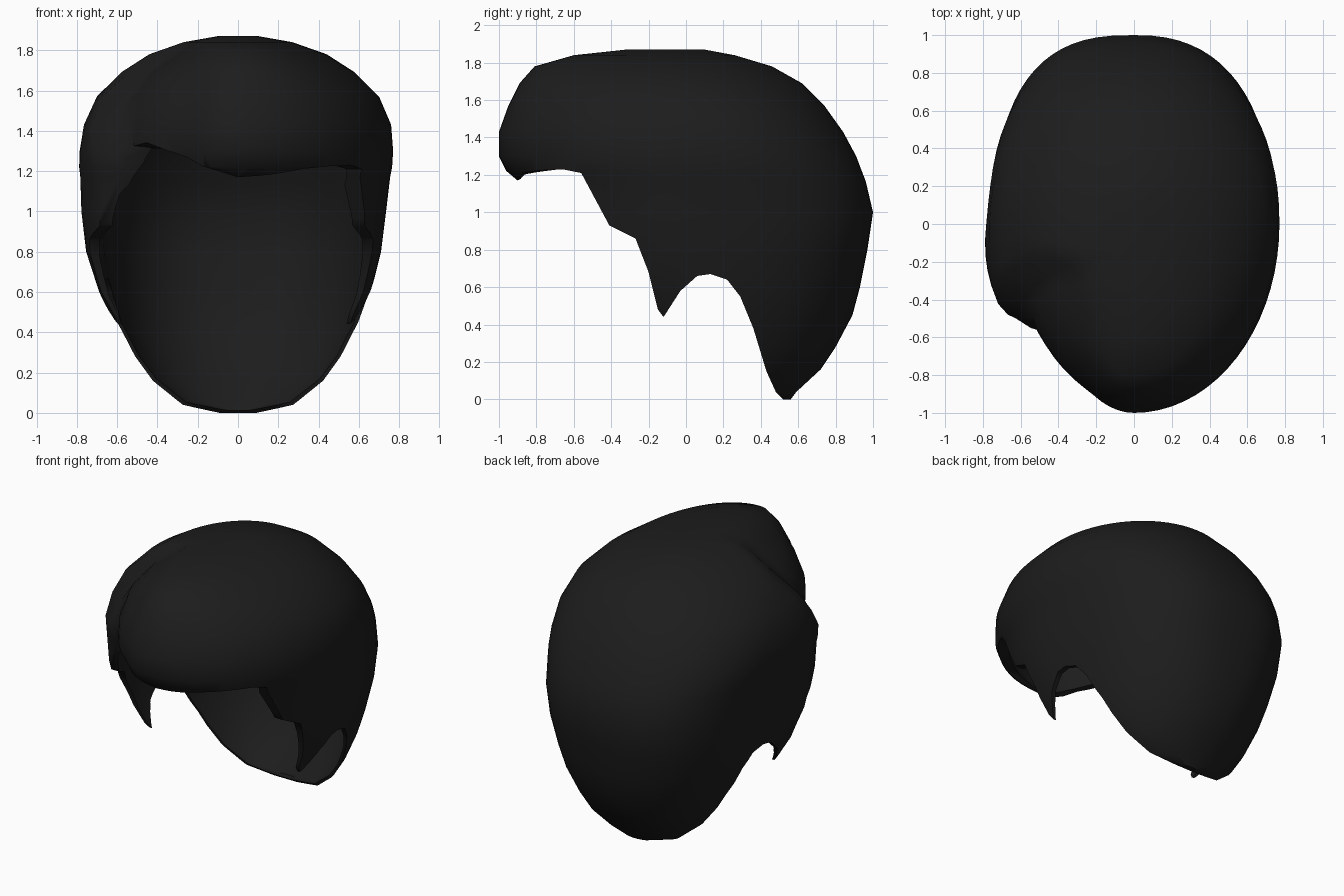
import bpy, bmesh, math

old = bpy.data.objects.get("Cube")
if old:
    bpy.data.objects.remove(old, do_unlink=True)

SEGMENTS = 72

# Horizontal sections: height, centre y, reach to front, reach to back, half width
SECTIONS = [
    (0, .53, .06, .03, .09), (.04, .45, .3, .14, .28), (.16, .36, .5, .36, .43),
    (.28, .28, .65, .52, .52), (.45, .15, .72, .74, .61), (.6, .08, .77, .85, .66),
    (.8, .03, .8, .94, .71), (1, 0, .86, 1, .735), (1.17, 0, .9, .96, .755),
    (1.22, 0, .96, .94, .765), (1.3, 0, 1, .91, .77), (1.43, 0, 1, .84, .76),
    (1.57, -.02, .93, .76, .7), (1.69, -.05, .84, .67, .58),
    (1.78, -.08, .73, .54, .44), (1.84, -.12, .48, .38, .27), (1.87, -.12, .2, .22, .1),
]

# Hem line seen from the side: y, z, running from the fringe to the nape
FRINGE = [(-1.3, 1.17), (-.9, 1.17), (-.86, 1.19), (-.66, 1.2), (-.56, 1.18)]
HEM = [(-.41, .93), (-.27, .86), (-.2, .68), (-.15, .48), (-.12, .44), (-.03, .58),
       (.06, .66), (.13, .67), (.22, .64), (.29, .55), (.36, .38), (.43, .15),
       (.48, .04), (.53, -.01), (.53, -.3), (-1.3, -.3)]


def bump(value, centre, reach):
    """Soft hill: one at the centre, zero beyond the reach."""
    t = min(1, abs(value - centre) / reach)
    return (1 - t * t) ** 2


def ramp(value, start, end):
    """Rise from zero at the start to one at the end."""
    return min(1, max(0, (value - start) / (end - start)))


def style_sides(x, y, z):
    """Tuck the swept fringe inside a fuller side lock along the parting."""
    if x >= 0:
        return x
    # The parting runs further back towards the crown
    parting = .47 - .3 * ramp(z, 1.3, 1.7)
    edge = ramp(-y, parting, parting + .07)
    tuck = .12 * edge * ramp(z, 1.87, 1.78) * min(1, -x / .35)
    lock = .07 * bump(y, -.28, .5) * bump(z, .8, .8) * min(1, -x / .5)
    return x + tuck - lock * (1 - edge)


def skin(name, rings):
    """Join rings of points into a closed solid."""
    bm = bmesh.new()
    loops = [[bm.verts.new(p) for p in ring] for ring in rings]
    for low, high in zip(loops, loops[1:]):
        for i in range(len(low)):
            j = (i + 1) % len(low)
            bm.faces.new((low[i], low[j], high[j], high[i]))
    bm.faces.new(loops[0][::-1])
    bm.faces.new(loops[-1])
    bmesh.ops.triangulate(bm, faces=[f for f in bm.faces])
    bmesh.ops.recalc_face_normals(bm, faces=bm.faces)
    mesh = bpy.data.meshes.new(name)
    bm.to_mesh(mesh)
    bm.free()
    obj = bpy.data.objects.new(name, mesh)
    bpy.context.collection.objects.link(obj)
    return obj


def head_form(name, inner=False):
    """Rounded head volume, optionally shrunk to make the hollow."""
    rings = []
    for z, centre, front, back, width in SECTIONS:
        fullness = bump(z, .9, .8)
        wall = 0
        if inner:
            # Thin at the nape and sideburn tips, thicker above
            wall = .018 + .06 * ramp(z, .4, 1.2)
            z = .015 + z * .955
        ring = []
        for i in range(SEGMENTS):
            a = math.tau * i / SEGMENTS
            c, s = math.cos(a), math.sin(a)
            # The back is squarer than an ellipse, more so on the right
            power = 2
            if s > 0:
                power += fullness * (.4 if c > 0 else .65)
            depth = back if s > 0 else front
            x = max(.02, width - wall) * math.copysign(abs(c) ** (2 / power), c)
            y = centre + max(.02, depth - wall) * math.copysign(abs(s) ** (2 / power), s)
            ring.append((style_sides(x, y, z), y, z))
        rings.append(ring)
    return skin(name, rings)


def hem_cutter():
    """Volume under the hem; the fringe rises towards both temples."""
    rings = []
    for x, lift in ((-1, .18), (-.45, .14), (0, 0), (.45, .03), (1, .03)):
        rings.append([(x, y, z + lift) for y, z in FRINGE] + [(x, y, z) for y, z in HEM])
    return skin("hem_cutter", rings)


# Hair shell: outer volume, hollowed and trimmed
hair = head_form("hair")
bpy.context.view_layer.objects.active = hair
hair.select_set(True)
for cutter in (head_form("hollow_cutter", inner=True), hem_cutter()):
    cutter.hide_render = True
    cut = hair.modifiers.new("cut", "BOOLEAN")
    cut.operation = "DIFFERENCE"
    cut.solver = "EXACT"
    cut.object = cutter
    bpy.ops.object.modifier_apply(modifier=cut.name)
    bpy.data.objects.remove(cutter, do_unlink=True)

# Colour
black = bpy.data.materials.new("soft_black")
black.use_nodes = True
colour = (.012, .012, .012, 1)
black.diffuse_color = colour
black.node_tree.nodes["Principled BSDF"].inputs["Base Color"].default_value = colour
hair.data.materials.clear()
hair.data.materials.append(black)

bpy.ops.object.shade_smooth_by_angle(angle=math.radians(50))
